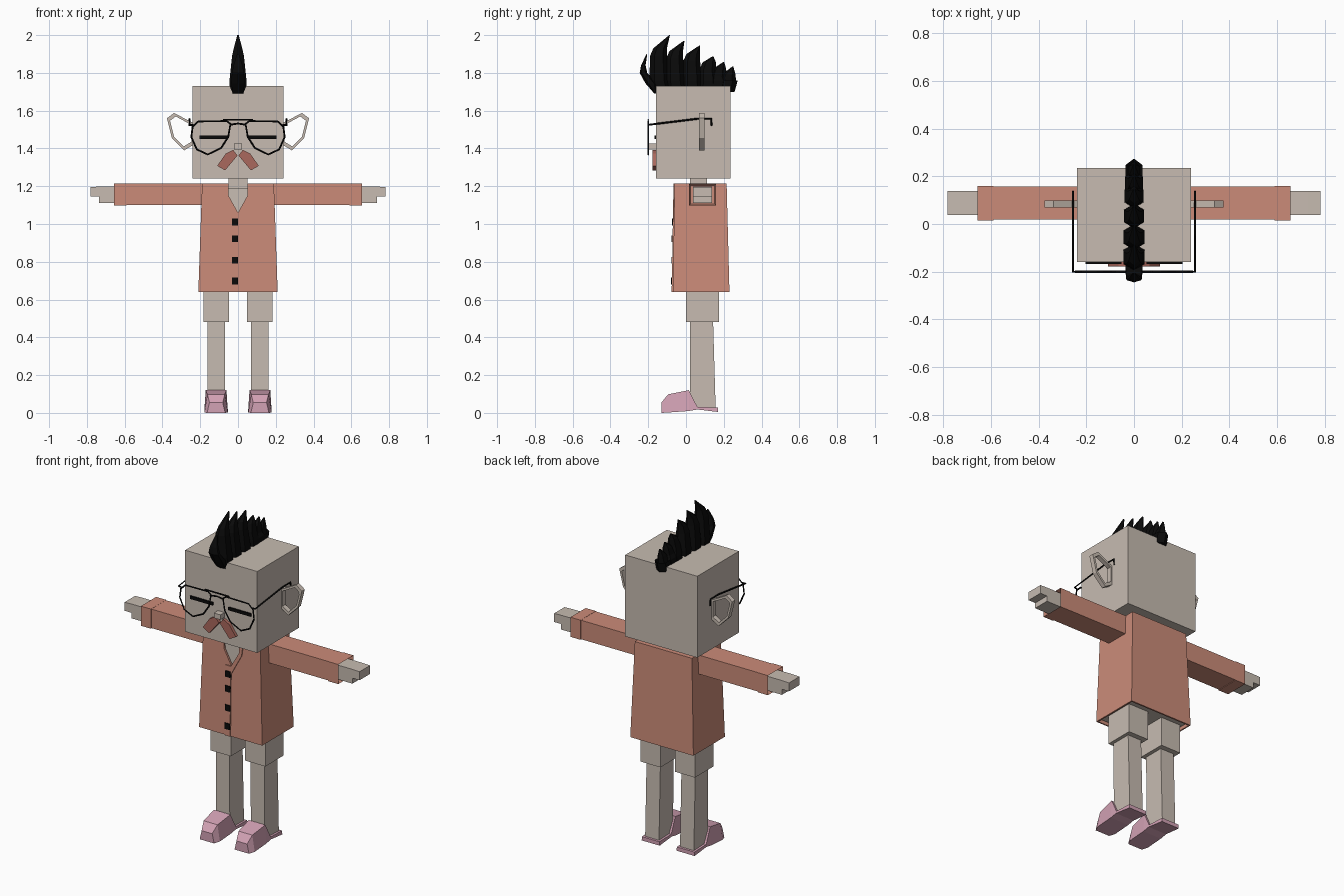
import bpy, bmesh

if "Cube" in bpy.data.objects:
    bpy.data.objects.remove(bpy.data.objects["Cube"], do_unlink=True)


def material(name, rgb):
    m = bpy.data.materials.new(name)
    m.use_nodes = True
    m.diffuse_color = (*rgb, 1)
    m.node_tree.nodes["Principled BSDF"].inputs["Base Color"].default_value = (*rgb, 1)
    return m


SKIN = material("warm_grey_skin", (0.57, 0.50, 0.44))
COAT = material("salmon_cloth", (0.60, 0.26, 0.19))
PINK = material("pink_leather", (0.65, 0.36, 0.46))
BROWN = material("red_brown_hair", (0.40, 0.14, 0.11))
BLACK = material("black", (0.003, 0.003, 0.003))


def finish(name, bm, mat):
    bmesh.ops.recalc_face_normals(bm, faces=bm.faces)
    me = bpy.data.meshes.new(name)
    bm.to_mesh(me)
    bm.free()
    me.materials.append(mat)
    ob = bpy.data.objects.new(name, me)
    bpy.context.collection.objects.link(ob)
    return ob


def loft(name, rings, mat):
    """Skin a closed solid through rings of equal point count."""
    bm = bmesh.new()
    vs = [[bm.verts.new(p) for p in r] for r in rings]
    n = len(vs[0])
    for a, b in zip(vs, vs[1:]):
        for i in range(n):
            bm.faces.new((a[i], a[(i + 1) % n], b[(i + 1) % n], b[i]))
    bm.faces.new(vs[0])
    bm.faces.new(vs[-1])
    return finish(name, bm, mat)


def rect(x0, x1, y0, y1, z):
    return [(x0, y0, z), (x1, y0, z), (x1, y1, z), (x0, y1, z)]


def box(name, x, y, z, mat, s=1):
    return loft(name, [rect(x[0] * s, x[1] * s, *y, h) for h in z], mat)


def prism(name, pts, y0, y1, mat, s=1):
    """Extrude an x-z outline from y0 to y1."""
    return loft(name, [[(x * s, y, z) for x, z in pts] for y in (y0, y1)], mat)


def wire(name, paths, radius, mat):
    """Thin bent wire; each path is (points, closed)."""
    cu = bpy.data.curves.new(name, 'CURVE')
    cu.dimensions = '3D'
    cu.bevel_depth = radius
    cu.bevel_resolution = 0
    cu.use_fill_caps = True
    for pts, closed in paths:
        sp = cu.splines.new('POLY')
        sp.points.add(len(pts) - 1)
        sp.use_cyclic_u = closed
        for p, co in zip(sp.points, pts):
            p.co = (*co, 1)
    cu.materials.append(mat)
    ob = bpy.data.objects.new(name, cu)
    bpy.context.collection.objects.link(ob)


# Head, neck and torso
box("head", (-0.24, 0.24), (-0.16, 0.235), (1.24, 1.73), SKIN)
box("neck", (-0.05, 0.05), (0.02, 0.11), (1.15, 1.25), SKIN)
loft("torso", [rect(-0.195, 0.195, -0.055, 0.212, 0.655),
               rect(-0.175, 0.175, -0.04, 0.2, 1.19)], SKIN)


# Coat shell with a V neck
def front_y(z):
    return -0.06 - 0.01 * (1.215 - z) / 0.575


TOP, HEM = 1.215, 0.64
bm = bmesh.new()
V = lambda x, y, z: bm.verts.new((x, y, z))
neckline = [V(x, front_y(z), z) for x, z in
            ((-0.05, TOP), (-0.05, 1.15), (0, 1.06), (0.05, 1.15), (0.05, TOP))]
ft = [V(s * 0.19, -0.06, TOP) for s in (-1, 1)]
fb = [V(s * 0.21, -0.07, HEM) for s in (-1, 1)]
bt = [V(s * 0.19, 0.215, TOP) for s in (-1, 1)]
bb = [V(s * 0.21, 0.23, HEM) for s in (-1, 1)]
nb = [V(s * 0.05, 0.11, TOP) for s in (-1, 1)]
bm.faces.new([fb[0], fb[1], ft[1]] + neckline[::-1] + [ft[0]])
bm.faces.new([ft[0], neckline[0], nb[0], nb[1], neckline[-1], ft[1], bt[1], bt[0]])
bm.faces.new([bb[0], bt[0], bt[1], bb[1]])
for i in (0, 1):
    bm.faces.new([fb[i], ft[i], bt[i], bb[i]])
coat = finish("coat", bm, COAT)
shell = coat.modifiers.new("cloth thickness", 'SOLIDIFY')
shell.thickness = 0.012

# Overlapping coat front with its collar band
band = [(-0.035, HEM), (0, HEM), (0, 1.01), (0.07, 1.14), (0.08, TOP),
        (0.052, TOP), (0.052, 1.15), (0, 1.06), (-0.035, 1.06)]
loft("coat_placket", [[(x, front_y(z) + d, z) for x, z in band]
                      for d in (-0.006, 0.003)], COAT)
for i, z in enumerate((1.01, 0.922, 0.808, 0.698)):
    y = front_y(z)
    box(f"button_{i + 1}", (-0.033, 0.0), (y - 0.011, y), (z - 0.018, z + 0.018), BLACK)

# Paired parts
for side, s in (("left", 1), ("right", -1)):
    # Sleeve with a hollow cuff
    box(f"{side}_sleeve", (0.17, 0.60), (0.018, 0.157), (1.10, 1.214), COAT, s)
    cuff = box(f"{side}_cuff", (0.59, 0.657), (0.015, 0.16), (1.097, 1.215), COAT, s)
    bm = bmesh.new()
    bm.from_mesh(cuff.data)
    end = [f for f in bm.faces if f.normal.x * s > 0.9]
    bmesh.ops.inset_region(bm, faces=end, thickness=0.014)
    bmesh.ops.translate(bm, vec=(-0.04 * s, 0, 0), verts=end[0].verts)
    bm.to_mesh(cuff.data)
    bm.free()

    # Hand with shorter lower step
    hand = [(0.6, 1.118), (0.65, 1.112), (0.735, 1.112), (0.735, 1.145),
            (0.782, 1.145), (0.782, 1.196), (0.73, 1.198), (0.6, 1.198)]
    prism(f"{side}_hand", hand, 0.038, 0.138, SKIN, s)

    # Legs
    box(f"{side}_short_leg", (0.048, 0.182), (0.0, 0.175), (0.48, 0.67), SKIN, s)
    loft(f"{side}_leg", [rect(0.07 * s, 0.162 * s, 0.022, 0.157, 0.02),
                         rect(0.07 * s, 0.162 * s, 0.02, 0.143, 0.5)], SKIN)

    # Shoe stations: y, bottom, top, lower and upper half width
    rings = []
    for y, lo, hi, wl, wu in ((-0.13, 0.0, 0.055, 0.048, 0.035),
                              (-0.095, 0.002, 0.098, 0.062, 0.046),
                              (0.015, 0.01, 0.12, 0.062, 0.055),
                              (0.06, 0.018, 0.032, 0.062, 0.06),
                              (0.17, 0.005, 0.028, 0.06, 0.058)):
        c = 0.116 * s
        rings.append([(c - wl, y, lo), (c + wl, y, lo), (c + wu, y, hi), (c - wu, y, hi)])
    loft(f"{side}_shoe", rings, PINK)

    # Ear: open hexagonal hoop with a rectangular section
    outer = [(0.235, 1.535), (0.258, 1.545), (0.338, 1.588), (0.376, 1.56),
             (0.35, 1.455), (0.285, 1.39), (0.235, 1.42)]
    cx, cz = 0.295, 1.495
    bm = bmesh.new()
    loops = []
    for k, y in ((1, 0.07), (0.8, 0.07), (0.8, 0.098), (1, 0.098)):
        loops.append([bm.verts.new(((cx + (x - cx) * k) * s, y, cz + (z - cz) * k))
                      for x, z in outer])
    n = len(outer)
    for a, b in zip(loops, loops[1:] + loops[:1]):
        for i in range(n):
            bm.faces.new((a[i], a[(i + 1) % n], b[(i + 1) % n], b[i]))
    finish(f"{side}_ear", bm, SKIN)

    # Closed eye and half of the moustache
    box(f"{side}_eye", (0.052, 0.203), (-0.168, -0.155), (1.45, 1.468), BLACK, s)
    whisker = [(0.025, 1.392), (0.003, 1.362), (0.068, 1.284), (0.11, 1.308), (0.065, 1.372)]
    prism(f"{side}_moustache", whisker, -0.178, -0.155, BROWN, s)

# Nose
box("nose", (-0.022, 0.022), (-0.198, -0.155), (1.395, 1.425), SKIN)

# Glasses: rims, two bridges and bent temples
rim = [(0.04, 1.53), (0.06, 1.545), (0.21, 1.543), (0.24, 1.515), (0.247, 1.46),
       (0.218, 1.395), (0.16, 1.368), (0.09, 1.402), (0.052, 1.46)]
G = -0.2
paths = [([(-0.08, G, 1.552), (0.08, G, 1.552)], False),
         ([(-0.045, G, 1.525), (0, G, 1.532), (0.045, G, 1.525)], False)]
for s in (-1, 1):
    paths.append(([(x * s, G, z) for x, z in rim], True))
    paths.append(([(0.235 * s, G, 1.523), (0.256 * s, G, 1.525), (0.256 * s, 0.06, 1.557),
                   (0.256 * s, 0.133, 1.557), (0.256 * s, 0.136, 1.52)], False))
wire("glasses", paths, 0.005, BLACK)


# Mohawk: a row of back-swept tapered spikes
def hair_ring(y, z, d, w):
    return [(0, y - d, z), (w, y - d * 0.5, z), (w, y + d * 0.5, z),
            (0, y + d, z), (-w, y + d * 0.5, z), (-w, y - d * 0.5, z)]


loft("mohawk_front_curl", [hair_ring(-0.155, 1.69, 0.012, 0.028),
                           hair_ring(-0.185, 1.745, 0.03, 0.036),
                           hair_ring(-0.225, 1.80, 0.02, 0.032),
                           hair_ring(-0.226, 1.84, 0.012, 0.024),
                           hair_ring(-0.207, 1.90, 0.002, 0.005)], BLACK)
spikes = [(-0.192, 1.92, -0.087, 2.0), (-0.107, 1.905, -0.01, 1.97),
          (-0.017, 1.89, 0.073, 1.945), (0.068, 1.845, 0.143, 1.888),
          (0.122, 1.81, 0.2, 1.858), (0.172, 1.78, 0.248, 1.835)]
for i, (y, z, ty, tz) in enumerate(spikes):
    w = 0.045 - 0.002 * i
    loft(f"mohawk_spike_{i + 1}", [hair_ring(y + 0.065 - 0.006 * i, 1.70, 0.05, w),
                                   hair_ring(y + 0.05, 1.76, 0.052, w),
                                   hair_ring(y + 0.047, z - 0.03, 0.045, w * 0.7),
                                   hair_ring(y + 0.055, z + 0.01, 0.036, w * 0.5),
                                   hair_ring(ty, tz, 0.002, 0.004)], BLACK)
